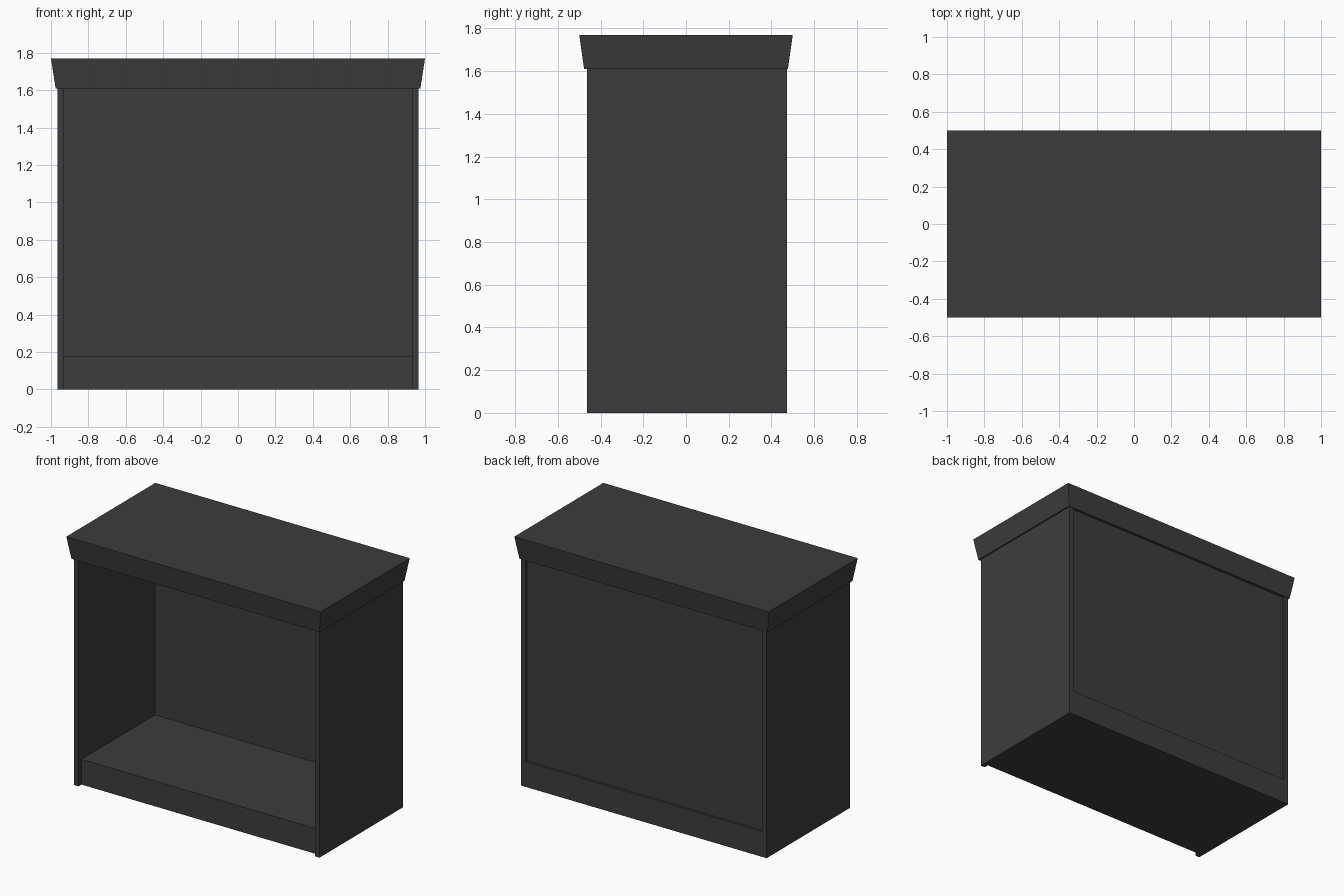
import bpy
import bmesh

cube = bpy.data.objects.get("Cube")
if cube:
    bpy.data.objects.remove(cube, do_unlink=True)

# Single charcoal finish
charcoal = bpy.data.materials.new("charcoal")
charcoal.use_nodes = True
colour = (0.046, 0.046, 0.046, 1)
charcoal.diffuse_color = colour
charcoal.node_tree.nodes["Principled BSDF"].inputs["Base Color"].default_value = colour


def block(name, x, y, z, flare=(0, 0)):
    """Box between the given ranges; flare pushes the top edges outward."""
    bm = bmesh.new()
    bmesh.ops.create_cube(bm, size=1)
    for v in bm.verts:
        top = v.co.z > 0
        sx, sy = (1 if v.co.x > 0 else -1), (1 if v.co.y > 0 else -1)
        v.co.x = x[sx > 0] + sx * flare[0] * top
        v.co.y = y[sy > 0] + sy * flare[1] * top
        v.co.z = z[top]
    mesh = bpy.data.meshes.new(name)
    bm.to_mesh(mesh)
    bm.free()
    mesh.materials.append(charcoal)
    obj = bpy.data.objects.new(name, mesh)
    bpy.context.collection.objects.link(obj)
    return obj


outer, inner = 0.965, 0.93
back, under_top, floor = 0.473, 1.61, 0.18

# Side panels
block("right_side_panel", (-outer, -inner), (-0.463, back), (0, under_top))
block("left_side_panel", (inner, outer), (-0.463, back), (0, under_top))

# Raised floor, set back slightly from the front edges of the sides
block("base", (-inner, inner), (-0.43, back), (0, floor))

# Back panel, recessed between the sides
block("back_panel", (-inner, inner), (0.395, 0.457), (floor, under_top))

# Flared top slab
block("flared_top", (-0.975, 0.975), (-0.477, 0.477), (under_top, 1.77), (0.025, 0.023))
